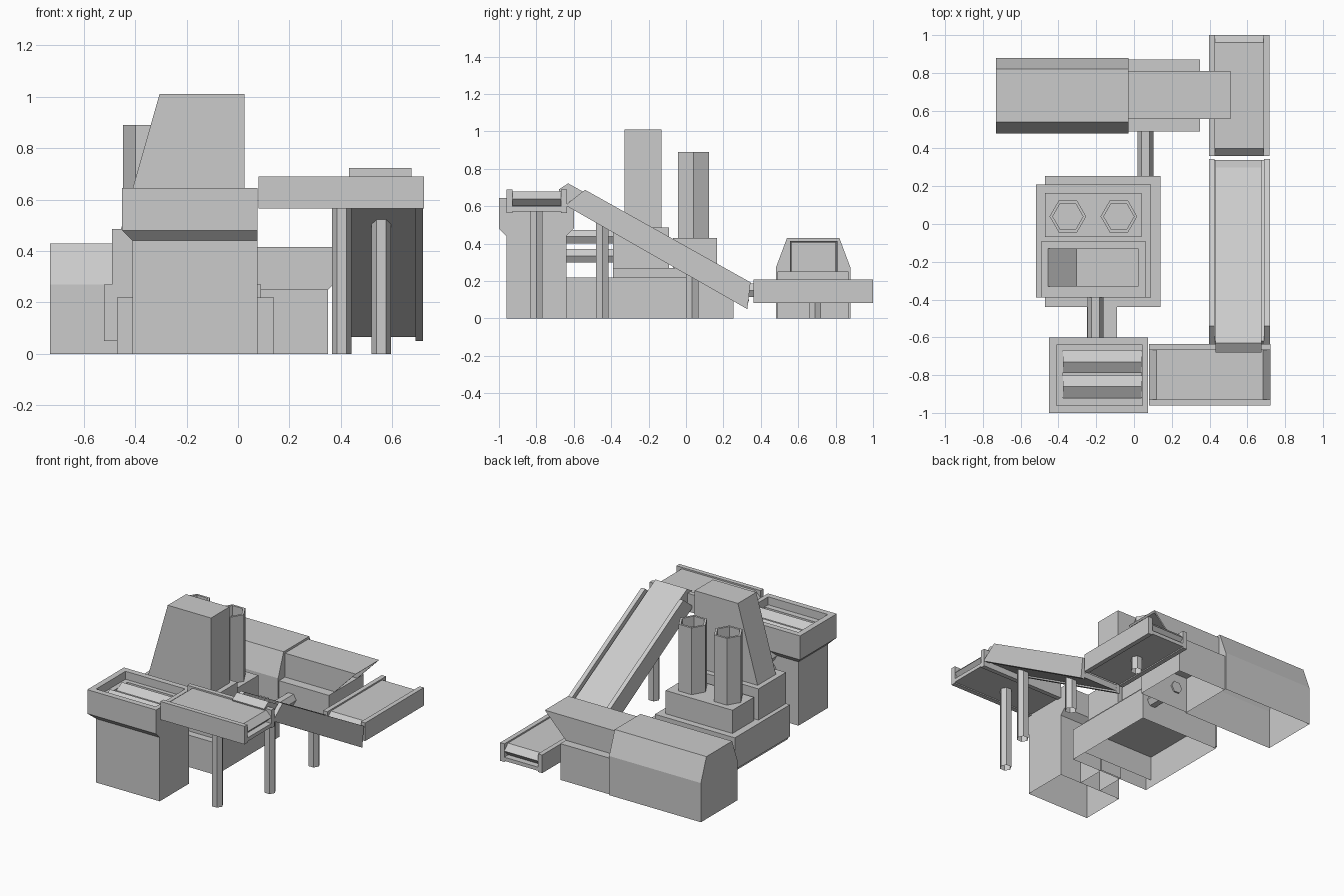
import bpy, bmesh, math
from mathutils import Vector

if "Cube" in bpy.data.objects:
    bpy.data.objects.remove(bpy.data.objects["Cube"])


def finish(name, bm, open_z=None):
    """Fix normals, optionally drop the downward faces at one height, link."""
    bmesh.ops.recalc_face_normals(bm, faces=bm.faces[:])
    if open_z is not None:
        gone = [f for f in bm.faces if f.normal.z < -0.9
                and abs(f.calc_center_median().z - open_z) < 1e-4]
        bmesh.ops.delete(bm, geom=gone, context='FACES')
    me = bpy.data.meshes.new(name)
    bm.to_mesh(me)
    bm.free()
    ob = bpy.data.objects.new(name, me)
    bpy.context.collection.objects.link(ob)
    return ob


def loft(name, loops, open_z=None):
    """Skin a list of point loops, capping both ends."""
    bm = bmesh.new()
    rings = [[bm.verts.new(p) for p in lp] for lp in loops]
    for a, b in zip(rings, rings[1:]):
        n = len(a)
        for i in range(n):
            bm.faces.new((a[i], a[(i + 1) % n], b[(i + 1) % n], b[i]))
    bm.faces.new(rings[0])
    bm.faces.new(rings[-1])
    return finish(name, bm, open_z)


def place(axis, u, v, w):
    return {'x': (w, u, v), 'y': (u, w, v), 'z': (u, v, w)}[axis]


def prism(name, pts, axis, lo, hi, open_z=None):
    return loft(name, [[place(axis, u, v, w) for u, v in pts] for w in (lo, hi)], open_z)


def rect(x0, x1, y0, y1):
    return [(x0, y0), (x1, y0), (x1, y1), (x0, y1)]


def box(name, x0, x1, y0, y1, z0, z1, shell=False):
    return prism(name, rect(x0, x1, y0, y1), 'z', z0, z1, z0 if shell else None)


def hexa(cu, cv, r, turn=0.0):
    return [(cu + r * math.cos(math.radians(60 * i + turn)),
             cv + r * math.sin(math.radians(60 * i + turn))) for i in range(6)]


# Rear housing with chamfered roof, lower extension and discharge hood
prism("rear_housing", [(.48, 0), (.48, .27), (.54, .43), (.82, .43), (.88, .27), (.88, 0)],
      'x', -.73, -.03, open_z=0)
box("rear_extension", -.03, .35, .49, .87, 0, .25, shell=True)
hood_side = [(-.03, .25), (.35, .25), (.51, .415), (-.03, .415)]
for side, y in (("front", .555), ("back", .80)):
    prism("hood_side_" + side, hood_side, 'y', y, y + .01)
prism("hood_top", [(-.03, .405), (.50, .405), (.51, .415), (-.03, .415)], 'y', .565, .80)

# Main building: stacked offset blocks
box("main_base", -.47, .14, -.44, .255, 0, .22, shell=True)
box("main_plinth", -.52, .09, -.39, .21, .05, .27, shell=True)
box("tower_block", -.49, .06, -.39, -.09, .26, .485, shell=True)
box("chimney_block", -.47, .04, -.07, .165, .26, .43, shell=True)
box("front_link", -.25, -.09, -.64, -.43, 0, .22, shell=True)

# Tower with one sloping side
prism("tower", [(-.455, .485), (-.305, 1.01), (.025, 1.01), (.025, .485)], 'y', -.33, -.13)

# Hexagonal chimneys with recessed tops
for i, cx in enumerate((-.35, -.08)):
    loft("chimney_%d" % (i + 1),
         [[(u, v, z) for u, v in hexa(cx, .04, r)]
          for r, z in ((.097, .43), (.097, .89), (.08, .89), (.08, .82))])

# Hexagonal pipes between the buildings
prism("upper_pipe", hexa(-.203, .437, .042), 'y', -.65, -.36)
prism("lower_pipe", hexa(-.203, .335, .042), 'y', -.65, -.36)
prism("rear_pipe", hexa(.06, .15, .042), 'y', .23, .50)

# Front crusher: pedestal flaring into a hopper with a stepped well
steps = [(-.41, .075, -.96, -.64, 0), (-.41, .075, -.96, -.64, .44),
         (-.45, .075, -1, -.6, .48), (-.45, .075, -1, -.6, .645),
         (-.41, .045, -.96, -.64, .645), (-.41, .045, -.96, -.64, .59),
         (-.375, .04, -.92, -.67, .59), (-.375, .04, -.92, -.67, .51)]
loft("crusher_hopper", [[(x, y, s[4]) for x, y in rect(*s[:4])] for s in steps], open_z=0)
for i, cy in enumerate((-.73, -.86)):
    prism("crusher_roller_%d" % (i + 1), hexa(cy, .545, .069, 30), 'x', -.375, .04)


# Level conveyors: two rails, bed plate and hex-ended belt
def conveyor(name, axis, a0, a1, c0, c1, z0):
    along = 'y' if axis == 'x' else 'x'
    rail = rect(a0, a1, z0, z0 + .125)
    t = .032
    prism(name + "_rail_1", rail, along, c0, c0 + t)
    prism(name + "_rail_2", rail, along, c1 - t, c1)
    prism(name + "_bed", rect(a0, a1, z0 + .008, z0 + .033), along, c0 + t, c1 - t)
    h, m = .04, z0 + .075
    belt = [(a0, m), (a0 + h, m + h), (a1 - h, m + h), (a1, m), (a1 - h, m - h), (a0 + h, m - h)]
    prism(name + "_belt", belt, along, c0 + t, c1 - t)


conveyor("upper_conveyor", 'x', .08, .722, -.96, -.635, .565)
conveyor("lower_conveyor", 'y', .36, 1.0, .397, .718, .083)

# Inclined conveyor joining them
incline_rail = [(-.645, .605), (-.54, .688), (.345, .193), (.328, .05)]
for i, x in enumerate((.397, .689)):
    prism("incline_rail_%d" % (i + 1), incline_rail, 'x', x, x + .03)
prism("incline_bed", [(-.635, .61), (-.62, .63), (.338, .10), (.325, .065)], 'x', .427, .689)
prism("incline_belt", [(-.66, .62), (-.68, .69), (-.63, .722), (.30, .205), (.34, .15), (.30, .11)],
      'x', .432, .675)

# Hexagonal support legs
for i, (x, y, top) in enumerate([(.403, -.80, .575), (.557, -.447, .53),
                                 (.557, .033, .25), (.557, .69, .10)]):
    prism("support_leg_%d" % (i + 1), hexa(x, y, .038), 'z', 0, top, open_z=0)
